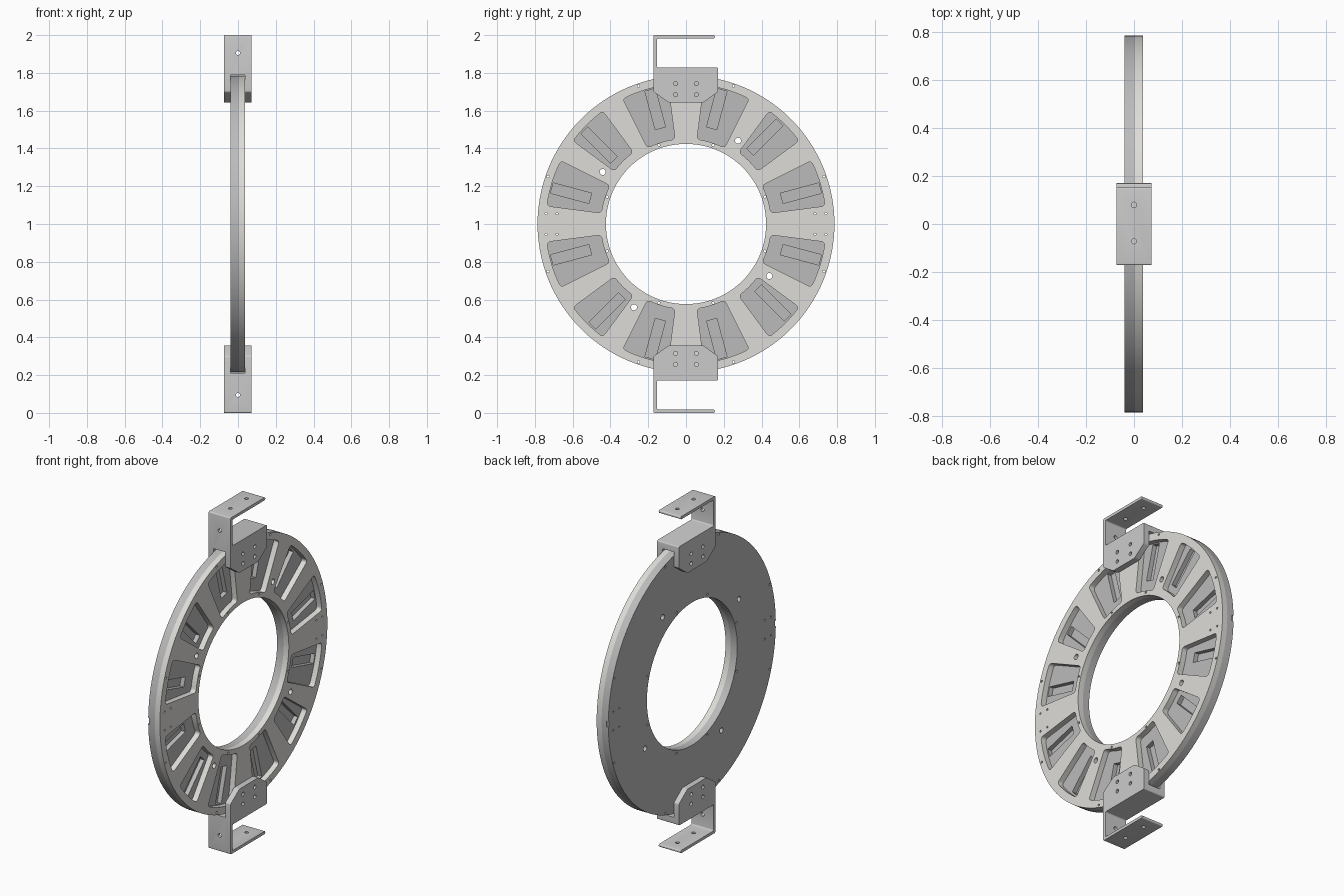
import bpy, bmesh, math
from mathutils import Matrix, Vector

if "Cube" in bpy.data.objects:
    bpy.data.objects.remove(bpy.data.objects["Cube"])

ZC = 1.0                                   # height of the ring centre
X0, XM, X1 = -0.04, 0.004, 0.037           # back face, joint, front face
R_OUT, R_IN = 0.786, 0.424


def material(name, c):
    m = bpy.data.materials.new(name)
    m.diffuse_color = (*c, 1)
    m.use_nodes = True
    m.node_tree.nodes["Principled BSDF"].inputs["Base Color"].default_value = m.diffuse_color
    return m


def polar(r, deg):
    a = math.radians(deg)
    return r * math.cos(a), r * math.sin(a)


def prism(bm, pts, x0, x1, bevel=0.0):
    """Extrude a (y, z) outline along x, rounding its sharp corners."""
    lo = [bm.verts.new((x0, y, z + ZC)) for y, z in pts]
    hi = [bm.verts.new((x1, y, z + ZC)) for y, z in pts]
    n = len(pts)
    faces = [bm.faces.new(lo[::-1]), bm.faces.new(hi)]
    for i in range(n):
        j = (i + 1) % n
        faces.append(bm.faces.new((lo[i], lo[j], hi[j], hi[i])))
    bmesh.ops.recalc_face_normals(bm, faces=faces)
    if bevel:
        edges = []
        for i in range(n):
            e = bm.edges.get((lo[i], hi[i]))
            if e.calc_face_angle(0) > math.radians(30):
                edges.append(e)
        bmesh.ops.bevel(bm, geom=edges, offset=bevel, segments=4,
                        profile=0.5, affect='EDGES')


def cyl(bm, centre, r, depth, axis='X', seg=16):
    rot = {'X': Matrix.Rotation(math.pi / 2, 4, 'Y'),
           'Y': Matrix.Rotation(math.pi / 2, 4, 'X'),
           'Z': Matrix.Identity(4)}[axis]
    bmesh.ops.create_cone(bm, cap_ends=True, segments=seg, radius1=r, radius2=r,
                          depth=depth, matrix=Matrix.Translation(centre) @ rot)


def box(bm, lo, hi):
    lo, hi = Vector(lo), Vector(hi)
    bmesh.ops.create_cube(bm, size=1, matrix=Matrix.Translation((lo + hi) / 2)
                          @ Matrix.Diagonal((*(hi - lo), 1)))


def to_object(bm, name, mat=None):
    me = bpy.data.meshes.new(name)
    bm.to_mesh(me)
    bm.free()
    ob = bpy.data.objects.new(name, me)
    bpy.context.collection.objects.link(ob)
    if mat:
        me.materials.append(mat)
    return ob


def finish(ob, cut_bm):
    """Subtract the cutter, apply, and smooth the curved walls."""
    cutter = to_object(cut_bm, ob.name + "_cutter")
    cutter.hide_render = True
    mod = ob.modifiers.new("cut", 'BOOLEAN')
    mod.operation, mod.solver, mod.object = 'DIFFERENCE', 'EXACT', cutter
    bpy.ops.object.select_all(action='DESELECT')
    bpy.context.view_layer.objects.active = ob
    ob.select_set(True)
    bpy.ops.object.modifier_apply(modifier="cut")
    bpy.data.objects.remove(cutter)
    bpy.ops.object.shade_smooth_by_angle(angle=math.radians(30))


def sector(r0, r1, mid, half, n=6):
    angs = [mid - half + 2 * half * i / n for i in range(n + 1)]
    return [polar(r1, a) for a in angs] + [polar(r0, a) for a in angs[::-1]]


def radial_rect(r0, r1, deg, width, offset=0.0):
    (c, s) = polar(1, deg)
    quad = [(r0, -width / 2), (r1, -width / 2), (r1, width / 2), (r0, width / 2)]
    return [(r * c - (t + offset) * s, r * s + (t + offset) * c) for r, t in quad]


def ring_holes(bm):
    """Bore, four locating holes and the small screw holes."""
    cyl(bm, (0, 0, ZC), R_IN, 0.4, seg=128)
    for k in range(4):
        y, z = polar(0.52, 58 + 90 * k)
        cyl(bm, (0, y, ZC + z), 0.016, 0.3, seg=24)
        for a in (19, 71):
            for r in (0.442, 0.772):
                y, z = polar(r, a + 90 * k)
                cyl(bm, (0, y, ZC + z), 0.0065, 0.3, seg=12)
    for y in (-0.74, -0.683, 0.683, 0.74):
        for z in (-0.055, 0.055):
            cyl(bm, (0, y, ZC + z), 0.006, 0.3, seg=12)


beige = material("warm_grey", (0.73, 0.72, 0.69))
dark = material("dark_grey", (0.5, 0.5, 0.5))
steel = material("steel_grey", (0.74, 0.74, 0.76))

# Front plate with twelve pocket windows
bm = bmesh.new()
cyl(bm, ((XM + X1) / 2, 0, ZC), R_OUT, X1 - XM, seg=128)
front = to_object(bm, "front_ring_plate", beige)
cut = bmesh.new()
ring_holes(cut)
for q in range(4):
    for mid, half, r0 in ((17.1, 9.7, 0.452), (45, 8.6, 0.472), (72.9, 9.7, 0.452)):
        a = mid if q % 2 == 0 else 90 - mid
        prism(cut, sector(r0, 0.742, a + 90 * q, half), -0.1, 0.1, 0.018)
finish(front, cut)

# Back plate with a recessed channel behind each window
bm = bmesh.new()
cyl(bm, ((X0 + XM) / 2, 0, ZC), R_OUT, XM - X0, seg=128)
back = to_object(bm, "back_ring_plate", dark)
cut = bmesh.new()
ring_holes(cut)
for q in range(4):
    for a in (15, 75):
        prism(cut, radial_rect(0.525, 0.735, a + 90 * q, 0.056), -0.022, 0.1)
    prism(cut, radial_rect(0.51, 0.73, 45 + 90 * q, 0.05, 0.03), -0.022, 0.1)
for s in (-1, 1):                          # small rim notches at mid height
    box(cut, (-0.06, s * 0.786 - 0.006, ZC - 0.018),
        (-0.028, s * 0.786 + 0.006, ZC + 0.018))
finish(back, cut)

# Mounting brackets: C-shaped strap ending in a saddle that straddles the ring
outline = [(-0.09, 0.642), (0.09, 0.642), (0.17, 0.70), (0.17, 0.828),
           (-0.154, 0.828), (-0.154, 0.983), (0.153, 0.983), (0.153, 1.0),
           (-0.172, 1.0), (-0.172, 0.70)]
for name, s in (("top_bracket", 1), ("bottom_bracket", -1)):
    bm = bmesh.new()
    prism(bm, [(y, s * z) for y, z in outline], -0.073, 0.072, 0.007)
    ob = to_object(bm, name, steel)
    cut = bmesh.new()
    z0, z1 = sorted((ZC + s * 0.5, ZC + s * 0.788))
    box(cut, (X0, -0.3, z0), (X1, 0.3, z1))
    for y in (-0.055, 0.055):
        for z in (0.685, 0.743):
            cyl(cut, (0, y, ZC + s * z), 0.011, 0.3)
    for y in (-0.072, 0.08):
        cyl(cut, (0, y, ZC + s * 0.99), 0.011, 0.08, 'Z')
    cyl(cut, (0, -0.165, ZC + s * 0.905), 0.011, 0.08, 'Y')
    finish(ob, cut)
